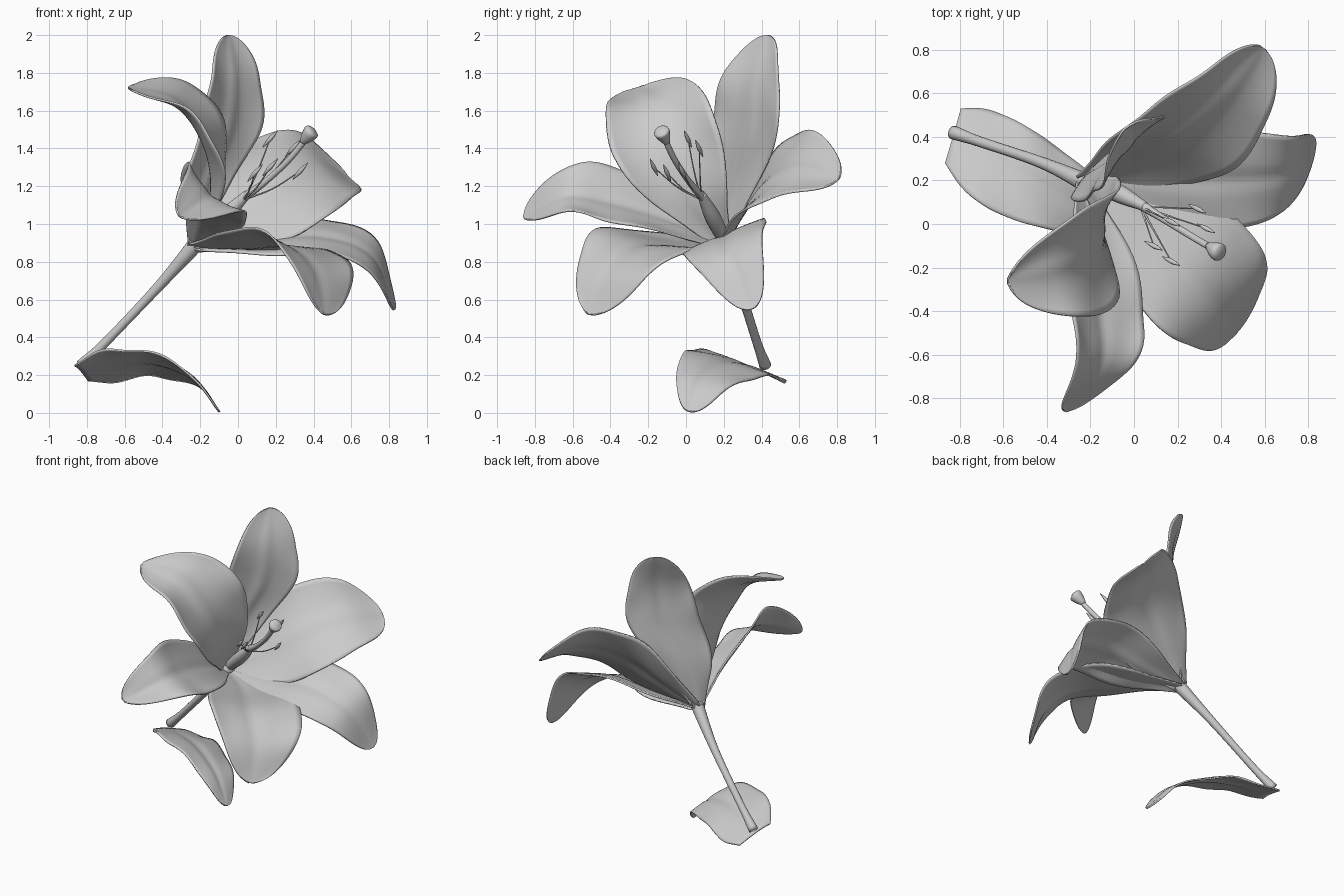
import bpy, bmesh, math
from mathutils import Vector

old = bpy.data.objects.get("Cube")
if old:
    bpy.data.objects.remove(old, do_unlink=True)

grey = bpy.data.materials.new("soft grey")
grey.use_nodes = True
grey.diffuse_color = (0.6, 0.6, 0.6, 1)
grey.node_tree.nodes["Principled BSDF"].inputs["Base Color"].default_value = grey.diffuse_color


def spline(points, t):
    """Smooth curve through evenly spaced control values."""
    last = len(points) - 1
    i = min(int(t * last), last - 1)
    f = t * last - i
    b, c = points[i], points[i + 1]
    a = points[i - 1] if i > 0 else b * 2 - c
    d = points[i + 2] if i + 2 <= last else c * 2 - b
    return b + (c - a) * (f / 2) + (a * 2 - b * 5 + c * 4 - d) * (f * f / 2) \
        + (b * 3 - a - c * 3 + d) * (f ** 3 / 2)


def finish(name, bm):
    bmesh.ops.recalc_face_normals(bm, faces=bm.faces)
    mesh = bpy.data.meshes.new(name)
    bm.to_mesh(mesh)
    bm.free()
    mesh.materials.append(grey)
    for face in mesh.polygons:
        face.use_smooth = True
    obj = bpy.data.objects.new(name, mesh)
    bpy.context.collection.objects.link(obj)
    return obj


PETAL = [.15, .42, .72, .92, 1, 1, .95, .9, .85]
LEAF = [.6, .9, 1, 1, 1, .95, .9, .85, .8]


def blade(name, midline, left, right, roundness, widths=PETAL, rows=44, cols=18):
    """Cupped blade along a midline; a higher roundness gives a blunter tip."""
    mid = [Vector(p) for p in midline]
    left, right = Vector(left), Vector(right)
    across, cup = (right - left) / 2, (right + left) / 2
    bm = bmesh.new()
    grid = []
    for r in range(rows + 1):
        t = math.sin(r / rows * math.pi / 2)
        centre = spline(mid, t)
        tangent = spline(mid, min(t + .02, 1)) - spline(mid, max(t - .02, 0))
        normal = tangent.cross(across).normalized()
        w = spline(widths, t) * math.sqrt(max(1 - t ** roundness, .002))
        row = []
        for c in range(cols + 1):
            s = 2 * c / cols - 1
            rib = .012 * math.exp(-(s / .18) ** 2) * math.sin(math.pi * t)
            wave = .01 * s * s * w * math.sin(17 * t + 2 * s)
            row.append(bm.verts.new(centre + (across * s + cup * s * s) * w
                                    + normal * (wave - rib)))
        grid.append(row)
    for lower, upper in zip(grid, grid[1:]):
        for c in range(cols):
            bm.faces.new((lower[c], lower[c + 1], upper[c + 1], upper[c]))
    obj = finish(name, bm)
    solid = obj.modifiers.new("thickness", "SOLIDIFY")
    solid.thickness = .01
    solid.offset = 0
    return obj


def tube(name, path, radii, rows=24, sides=14):
    """Round capped tube with a varying radius."""
    pts = [Vector(p) for p in path]
    bm = bmesh.new()
    rings = []
    for r in range(rows + 1):
        t = r / rows
        centre, radius = spline(pts, t), max(spline(radii, t), .002)
        tangent = spline(pts, min(t + .02, 1)) - spline(pts, max(t - .02, 0))
        side = tangent.cross(Vector((0, 1, 0))).normalized()
        up = side.cross(tangent).normalized()
        angles = [math.tau * k / sides for k in range(sides)]
        rings.append([bm.verts.new(centre + (side * math.cos(a) + up * math.sin(a)) * radius)
                      for a in angles])
    for low, high in zip(rings, rings[1:]):
        for k in range(sides):
            n = (k + 1) % sides
            bm.faces.new((low[k], low[n], high[n], high[k]))
    bm.faces.new(rings[0])
    bm.faces.new(rings[-1])
    return finish(name, bm)


throat = (-.24, .2, .88)

# Six petals around the throat
blade("back_petal",
      [throat, (-.18, .26, 1.2), (-.06, .34, 1.5), (-.03, .36, 1.76), (-.05, .43, 2)],
      (-.14, -.21, 0), (.18, .15, 0), 5)
blade("curled_petal",
      [throat, (-.15, .02, 1.15), (-.18, -.11, 1.42), (-.33, -.18, 1.64), (-.58, -.26, 1.72)],
      (.08, -.28, -.05), (.1, .27, .12), 6)
blade("front_petal",
      [throat, (-.19, -.08, 1.02), (-.15, -.4, 1.12), (-.15, -.64, 1.15), (-.31, -.86, 1.04)],
      (-.14, 0, .19), (.2, .02, -.11), 4)
blade("front_left_petal",
      [throat, (.02, .02, .88), (.26, -.25, .89), (.41, -.4, .76), (.46, -.51, .52)],
      (-.18, -.2, .09), (.24, .26, -.03), 4.5)
blade("left_petal",
      [throat, (.08, .2, .91), (.42, .2, .94), (.7, .23, .84), (.83, .35, .55)],
      (-.02, -.23, -.1), (.04, .23, .09), 3.5)
blade("back_left_petal",
      [throat, (-.02, .29, 1.02), (.22, .42, 1.2), (.42, .6, 1.29), (.59, .81, 1.24)],
      (-.15, .11, .25), (.24, -.17, -.18), 4)

# Stem and its single leaf
tube("stem", [(-.83, .42, .25), (-.7, .375, .375), (-.42, .28, .67), (-.2, .18, .92)],
     [.032, .024, .027, .045])
blade("leaf",
      [(-.83, .4, .22), (-.63, .28, .27), (-.43, .18, .27), (-.23, .08, .18), (-.1, .01, .01)],
      (-.06, -.2, .06), (.06, .21, -.09), 2.5, LEAF)

# Pistil with a swollen base and a knob at the tip
tube("pistil_base", [(-.2, .2, .92), (-.07, .14, 1.04), (.05, .08, 1.16)], [.035, .042, .022])
tube("pistil", [(.03, .09, 1.14), (.14, .02, 1.22), (.27, -.06, 1.34), (.39, -.13, 1.49)],
     [.024, .017, .016, .016])
tube("stigma", [(.34, -.1, 1.43), (.365, -.115, 1.46), (.39, -.13, 1.49), (.4, -.135, 1.5)],
     [.016, .034, .042, .018], 10)

# Stamens: thin filament and slim anther
start = Vector((.03, .08, 1.13))
lean = Vector((.04, -.02, .045))
for n, spot in enumerate([(.29, .07, 1.4), (.33, -.02, 1.28), (.17, .01, 1.45),
                          (.09, -.1, 1.27), (.17, -.17, 1.3)]):
    spot = Vector(spot)
    knee = (start + spot) / 2 - Vector((0, 0, .02))
    tube(f"filament_{n}", [start, knee, spot], [.006, .004, .003], 10, 6)
    tube(f"anther_{n}", [spot - lean, spot, spot + lean], [.002, .012, .002], 10, 8)
